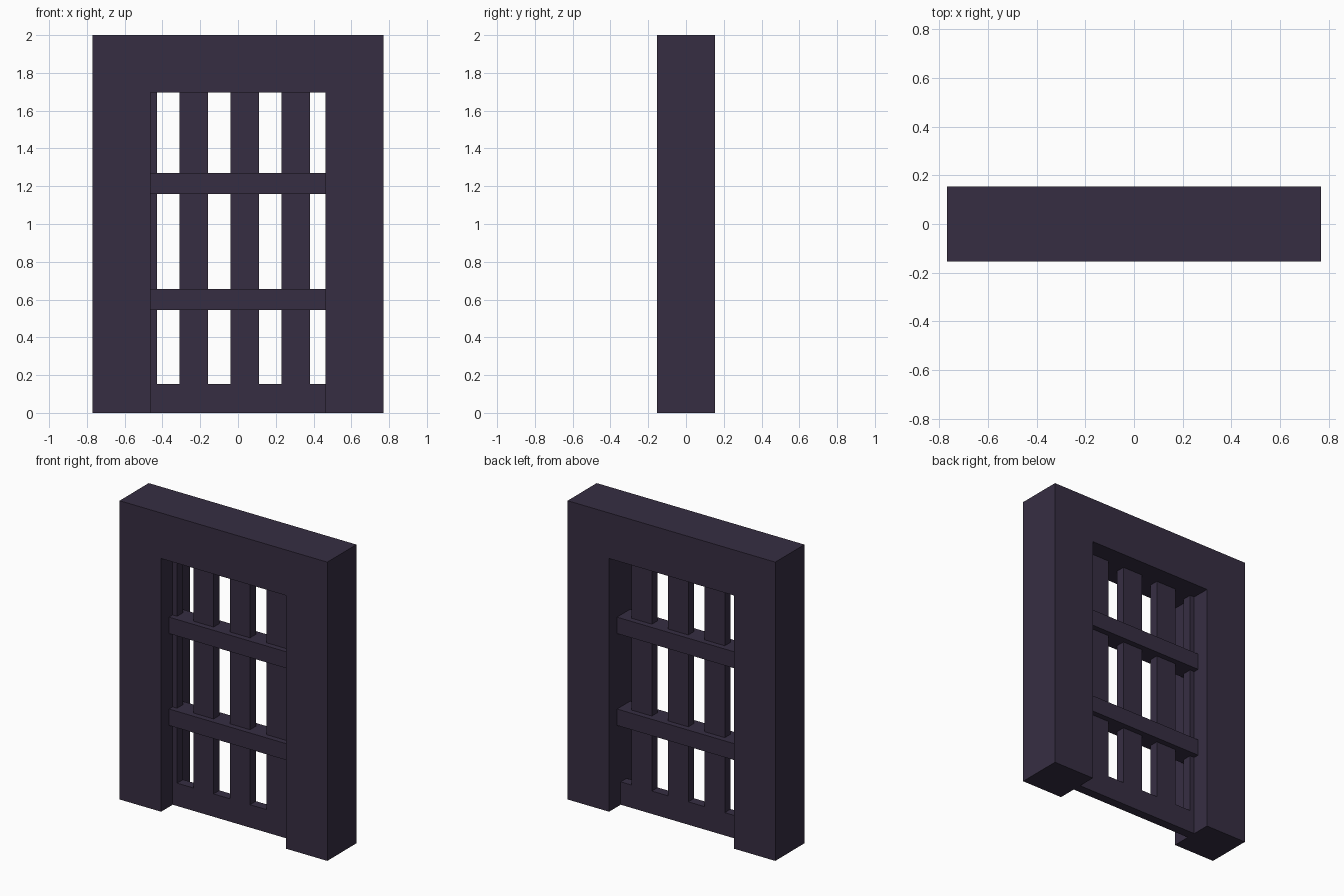
import bpy, bmesh

if "Cube" in bpy.data.objects:
    bpy.data.objects.remove(bpy.data.objects["Cube"])

paint = bpy.data.materials.new("dark purple iron")
paint.diffuse_color = (0.037, 0.027, 0.055, 1)
paint.use_nodes = True
paint.node_tree.nodes["Principled BSDF"].inputs["Base Color"].default_value = paint.diffuse_color

HALF_OPEN, OPEN_TOP = 0.462, 1.695   # opening of the frame
SILL_TOP = 0.153


def prism(name, outline, half_depth):
    """Extrude an x-z outline symmetrically along y."""
    bm = bmesh.new()
    face = bm.faces.new([bm.verts.new((x, -half_depth, z)) for x, z in outline])
    out = bmesh.ops.extrude_face_region(bm, geom=[face])["geom"]
    verts = [g for g in out if isinstance(g, bmesh.types.BMVert)]
    bmesh.ops.translate(bm, verts=verts, vec=(0, 2 * half_depth, 0))
    bmesh.ops.recalc_face_normals(bm, faces=bm.faces)
    mesh = bpy.data.meshes.new(name)
    bm.to_mesh(mesh)
    bm.free()
    mesh.materials.append(paint)
    obj = bpy.data.objects.new(name, mesh)
    bpy.context.collection.objects.link(obj)
    return obj


def slab(name, x0, x1, z0, z1, half_depth):
    return prism(name, [(x0, z0), (x1, z0), (x1, z1), (x0, z1)], half_depth)


# Thick door frame, open at the bottom
W = 0.769
prism("door_frame", [(-W, 0), (-HALF_OPEN, 0), (-HALF_OPEN, OPEN_TOP),
                     (HALF_OPEN, OPEN_TOP), (HALF_OPEN, 0), (W, 0),
                     (W, 2), (-W, 2)], 0.154)

# Thin bottom plate of the gate
slab("gate_sill", -HALF_OPEN, HALF_OPEN, 0, SILL_TOP, 0.031)

# Upright bars, evenly spaced; the leftmost is mostly hidden by the frame
for i in range(4):
    right = -0.429 + 0.27 * i
    left = max(right - 0.15, -HALF_OPEN)
    slab(f"upright_bar_{i + 1}", left, right, SILL_TOP, OPEN_TOP, 0.031)

# Deeper cross rails
for i, z in enumerate((0.6, 1.215)):
    slab(f"cross_rail_{i + 1}", -HALF_OPEN, HALF_OPEN, z - 0.055, z + 0.055, 0.069)
